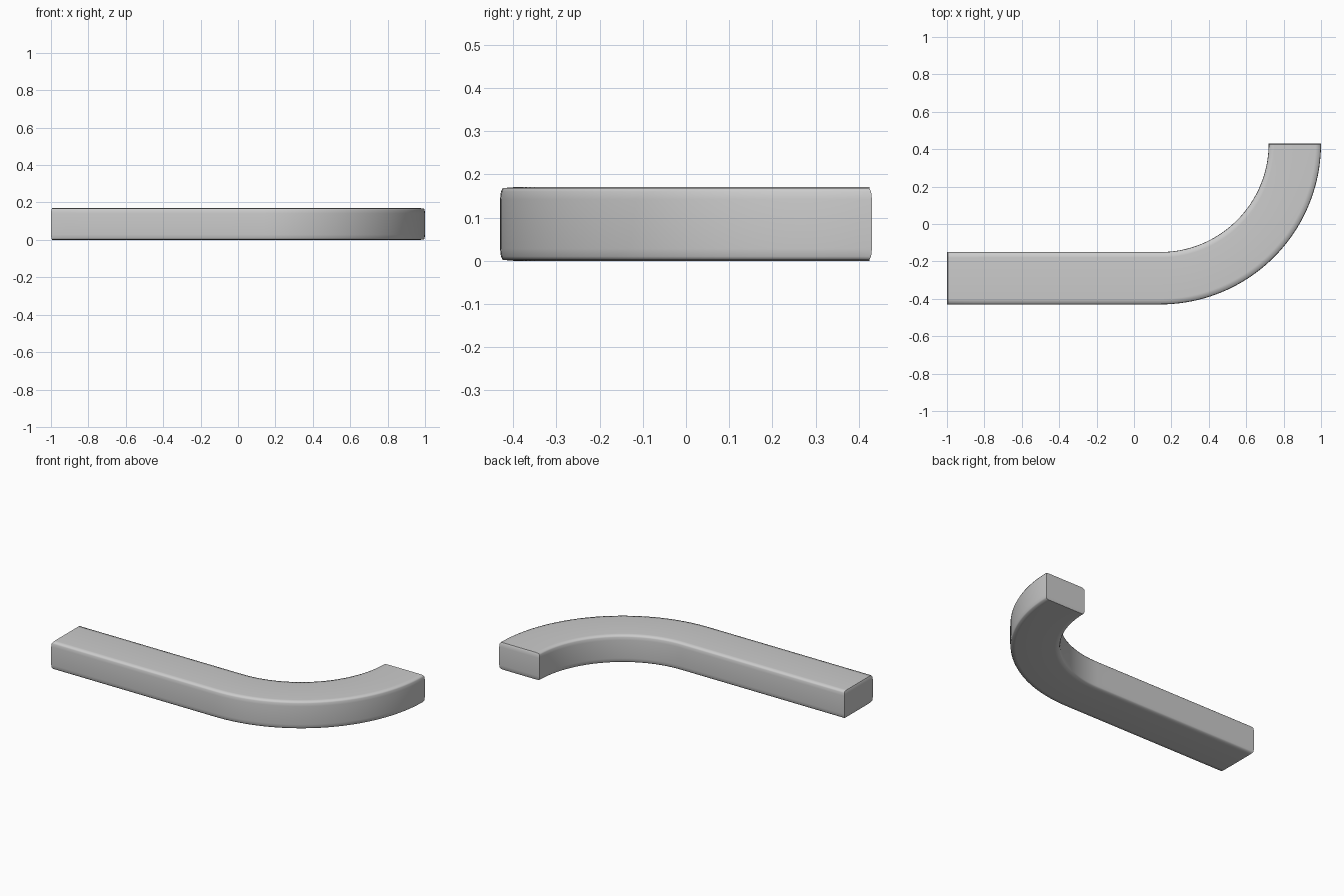
import bpy, bmesh, math

if "Cube" in bpy.data.objects:
    bpy.data.objects.remove(bpy.data.objects["Cube"])

HALF_W, HEIGHT = 0.14, 0.17
CX, CY, R = 0.14, 0.43, 0.72          # bend centre and centreline radius

# soft-edged cross-section: (side inset, height), bottom to top
edge = [(0.03, 0.0), (0.006, 0.002), (0.002, 0.01), (0.0, 0.028)]
rows = edge + [(i, HEIGHT - z) for i, z in reversed(edge)]
n = len(rows)

# centreline: straight run, then a quarter-circle bend (x, y, heading)
path = [(-1 + (CX + 1) * i / 6, CY - R, 0.0) for i in range(6)]
for i in range(41):
    a = math.pi / 2 * i / 40
    path.append((CX + R * math.sin(a), CY - R * math.cos(a), a))

bm = bmesh.new()
rings = []
for k, (x, y, a) in enumerate(path):
    end = 1 if k == 0 else -1 if k == len(path) - 1 else 0
    sides = []
    for s in (1, -1):
        col = []
        for inset, z in rows:
            d = end * min(inset, 0.006)    # end faces bulge slightly
            o = s * (HALF_W - inset)
            col.append(bm.verts.new((x + d * math.cos(a) - o * math.sin(a),
                                     y + d * math.sin(a) + o * math.cos(a), z)))
        sides.append(col)
    rings.append(sides)

# long walls
for A, B in zip(rings, rings[1:]):
    la, lb = A[0] + A[1][::-1], B[0] + B[1][::-1]
    for i in range(2 * n):
        j = (i + 1) % (2 * n)
        bm.faces.new((la[i], la[j], lb[j], lb[i]))

# end caps
for left, right in (rings[0], rings[-1]):
    for i in range(n - 1):
        bm.faces.new((left[i], left[i + 1], right[i + 1], right[i]))

bmesh.ops.recalc_face_normals(bm, faces=bm.faces)
me = bpy.data.meshes.new("curved_bar")
bm.to_mesh(me)
bm.free()
bar = bpy.data.objects.new("curved_bar", me)
bpy.context.collection.objects.link(bar)
bpy.context.view_layer.objects.active = bar
bar.select_set(True)
bpy.ops.object.shade_smooth_by_angle(angle=math.radians(65))
